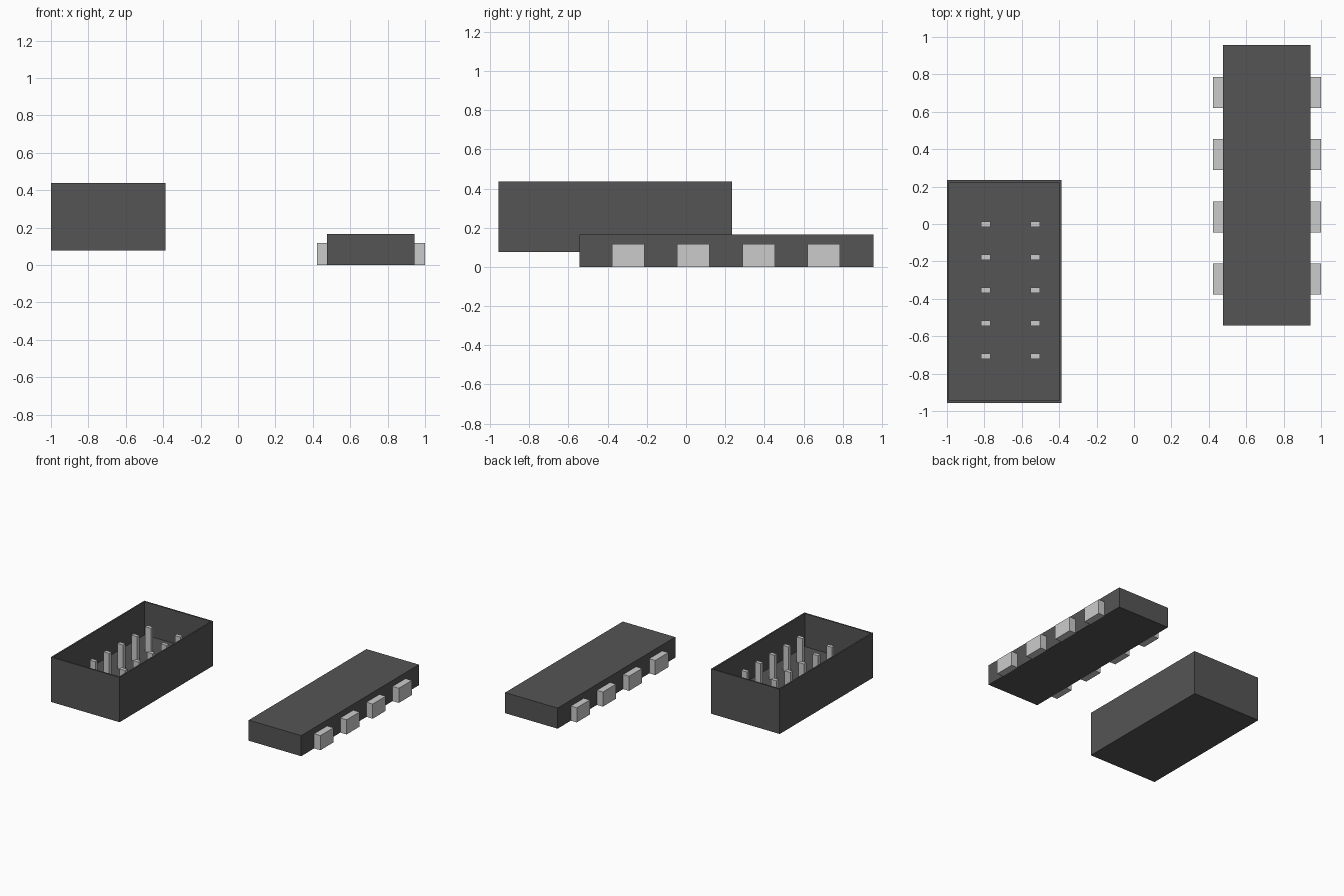
import bpy, bmesh

if "Cube" in bpy.data.objects:
    bpy.data.objects.remove(bpy.data.objects["Cube"])


def material(name, v):
    m = bpy.data.materials.new(name)
    m.diffuse_color = (v, v, v, 1)
    m.use_nodes = True
    m.node_tree.nodes["Principled BSDF"].inputs["Base Color"].default_value = m.diffuse_color
    return m


PLASTIC = material("dark_plastic", 0.09)
METAL = material("bare_metal", 0.58)


def finish(name, bm, mat):
    bmesh.ops.recalc_face_normals(bm, faces=bm.faces[:])
    me = bpy.data.meshes.new(name)
    bm.to_mesh(me)
    bm.free()
    me.materials.append(mat)
    ob = bpy.data.objects.new(name, me)
    bpy.context.collection.objects.link(ob)
    return ob


def add_box(bm, lo, hi):
    verts = bmesh.ops.create_cube(bm, size=1)["verts"]
    for v in verts:
        for i in range(3):
            v.co[i] = lo[i] if v.co[i] < 0 else hi[i]


def box(name, lo, hi, mat):
    bm = bmesh.new()
    add_box(bm, lo, hi)
    return finish(name, bm, mat)


# Open-topped connector housing: inset the top face and sink it to the floor
WALL, RIM, FLOOR = 0.017, 0.437, 0.17
bm = bmesh.new()
add_box(bm, (-1, -0.956, 0.076), (-0.387, 0.234, RIM))
bm.normal_update()
top = max(bm.faces, key=lambda f: f.calc_center_median().z)
bmesh.ops.inset_region(bm, faces=[top], thickness=WALL)
new = bmesh.ops.extrude_discrete_faces(bm, faces=[top])["faces"][0]
bmesh.ops.translate(bm, verts=new.verts[:], vec=(0, 0, FLOOR - RIM))
finish("connector_housing", bm, PLASTIC)

# Two rows of five contact pins standing on the housing floor
for side, x in (("left", -0.792), ("right", -0.528)):
    for i in range(5):
        y = -0.0005 - 0.1765 * i
        box(f"{side}_pin_{i + 1}", (x - 0.025, y - 0.015, FLOOR - 0.01),
            (x + 0.025, y + 0.015, 0.372), METAL)

# Flat chip body
X0, X1 = 0.476, 0.944
box("chip_body", (X0, -0.543, 0), (X1, 0.956, 0.166), PLASTIC)

# Four terminal blocks along each long side
for side, a, b in (("left", 0.423, X0), ("right", X1, 1.0)):
    for i in range(4):
        y = -0.295 + 0.333 * i
        box(f"{side}_terminal_{i + 1}", (a, y - 0.083, 0), (b, y + 0.083, 0.118), METAL)
